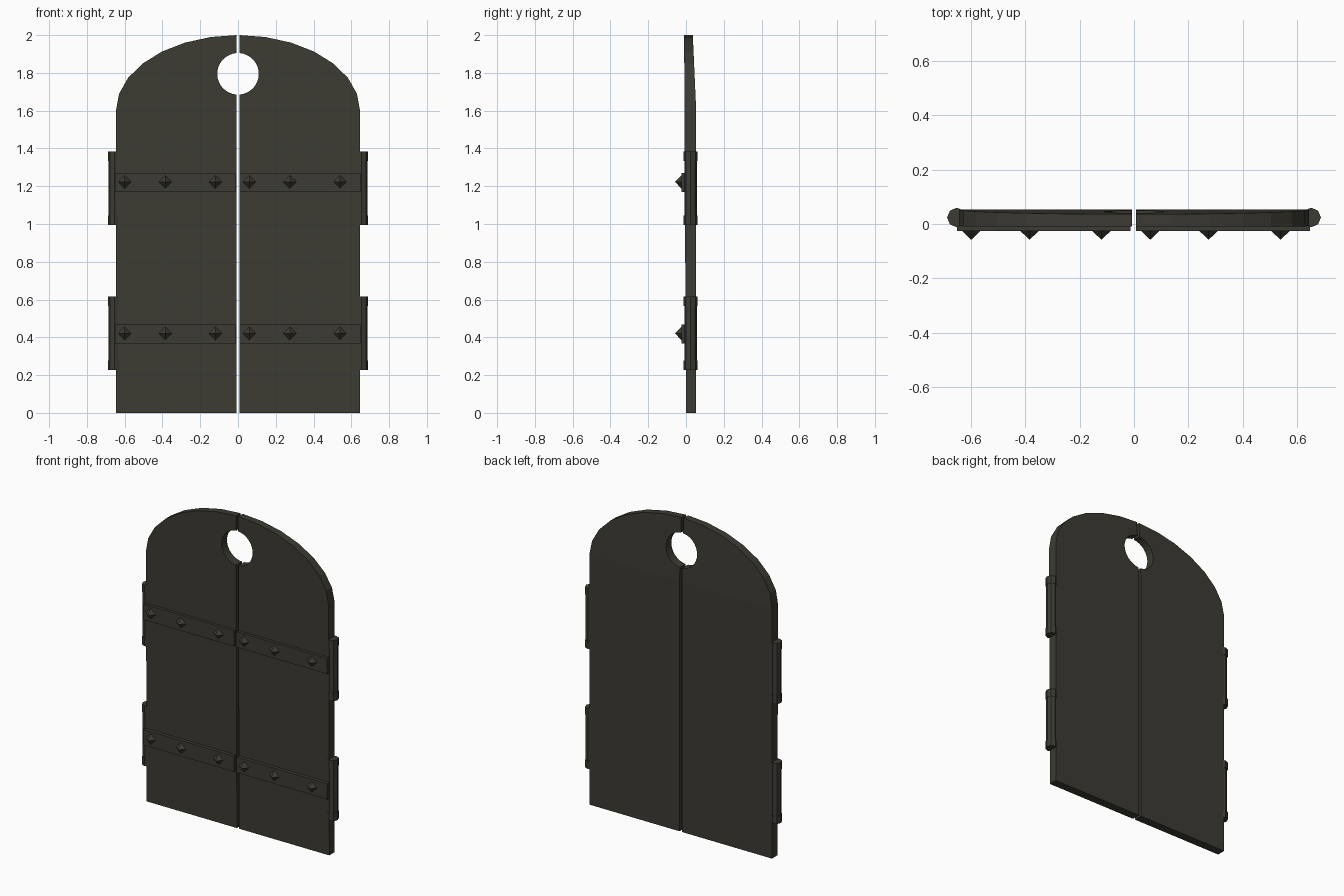
import bpy, bmesh, math
from mathutils import Matrix, Vector

if "Cube" in bpy.data.objects:
    bpy.data.objects.remove(bpy.data.objects["Cube"])

mat = bpy.data.materials.new("dark weathered brown")
mat.diffuse_color = (0.045, 0.043, 0.033, 1)
mat.use_nodes = True
mat.node_tree.nodes["Principled BSDF"].inputs["Base Color"].default_value = mat.diffuse_color


def finish(name, bm):
    bmesh.ops.recalc_face_normals(bm, faces=bm.faces)
    me = bpy.data.meshes.new(name)
    bm.to_mesh(me)
    bm.free()
    me.materials.append(mat)
    ob = bpy.data.objects.new(name, me)
    bpy.context.collection.objects.link(ob)
    return ob


GAP, W, SHOULDER, TOP = 0.008, 0.646, 1.6, 2.0
HOLE_Z, HOLE_R = 1.795, 0.11


# door leaf: arched outline with half a round window, slightly thinner to the top
def leaf(name, s):
    pts = [(GAP, 0), (W, 0)]
    for i in range(8):
        a = math.pi / 2 * i / 7
        pts.append((max(GAP, W * math.cos(a)),
                    SHOULDER + (TOP - SHOULDER) * math.sin(a)))
    a0 = math.acos(GAP / HOLE_R)
    for i in range(17):
        a = a0 - 2 * a0 * i / 16
        pts.append((HOLE_R * math.cos(a), HOLE_Z + HOLE_R * math.sin(a)))
    bm = bmesh.new()
    bm.faces.new([bm.verts.new((s * x, 0, z)) for x, z in pts])
    bmesh.ops.bisect_plane(bm, geom=bm.verts[:] + bm.edges[:] + bm.faces[:],
                           plane_co=(0, 0, SHOULDER), plane_no=(0, 0, 1))
    ext = bmesh.ops.extrude_face_region(bm, geom=bm.faces[:], use_keep_orig=True)
    back = {v for v in ext["geom"] if isinstance(v, bmesh.types.BMVert)}
    for v in bm.verts:
        z = v.co.z
        if v in back:
            v.co.y = 0.054 - 0.018 * max(0, (z - SHOULDER) / (TOP - SHOULDER))
        else:
            v.co.y = -0.005 * z
    finish(name, bm)


# iron strap across one leaf
def strap(name, x0, x1, z):
    bm = bmesh.new()
    bmesh.ops.create_cube(bm, size=1, matrix=Matrix.LocRotScale(
        Vector(((x0 + x1) / 2, -0.0075, z)), None, Vector((x1 - x0, 0.035, 0.1))))
    finish(name, bm)


# pyramid stud pointing forward
def stud(name, x, z):
    bm = bmesh.new()
    m = Matrix.Translation((x, -0.0405, z)) @ Matrix.Rotation(math.pi / 2, 4, 'X')
    bmesh.ops.create_cone(bm, cap_ends=True, segments=4, radius1=0.037,
                          radius2=0, depth=0.035, matrix=m)
    finish(name, bm)


# hinge barrel with a wider collar at each end
def hinge(name, x, z0, z1):
    bm = bmesh.new()
    for a, b, r in ((z0 + 0.05, z1 - 0.05, 0.033),
                    (z0, z0 + 0.05, 0.036), (z1 - 0.05, z1, 0.036)):
        m = Matrix.Translation((x, 0.024, (a + b) / 2))
        bmesh.ops.create_cone(bm, cap_ends=True, segments=8, radius1=r,
                              radius2=r, depth=b - a, matrix=m)
    finish(name, bm)


for side, s in (("left", -1), ("right", 1)):
    leaf(f"{side}_door_leaf", s)
    for level, z0, z1 in (("lower", 0.228, 0.615), ("upper", 0.995, 1.383)):
        hinge(f"{side}_{level}_hinge", s * 0.653, z0, z1)
    x0, x1 = (-0.652, -0.012) if s < 0 else (0.008, 0.648)
    for level, z in (("lower", 0.418), ("upper", 1.22)):
        strap(f"{side}_{level}_strap", x0, x1, z)
        for i, dx in enumerate((0.052, 0.267, 0.532)):
            stud(f"{side}_{level}_stud_{i + 1}", x0 + dx, z + 0.003)
